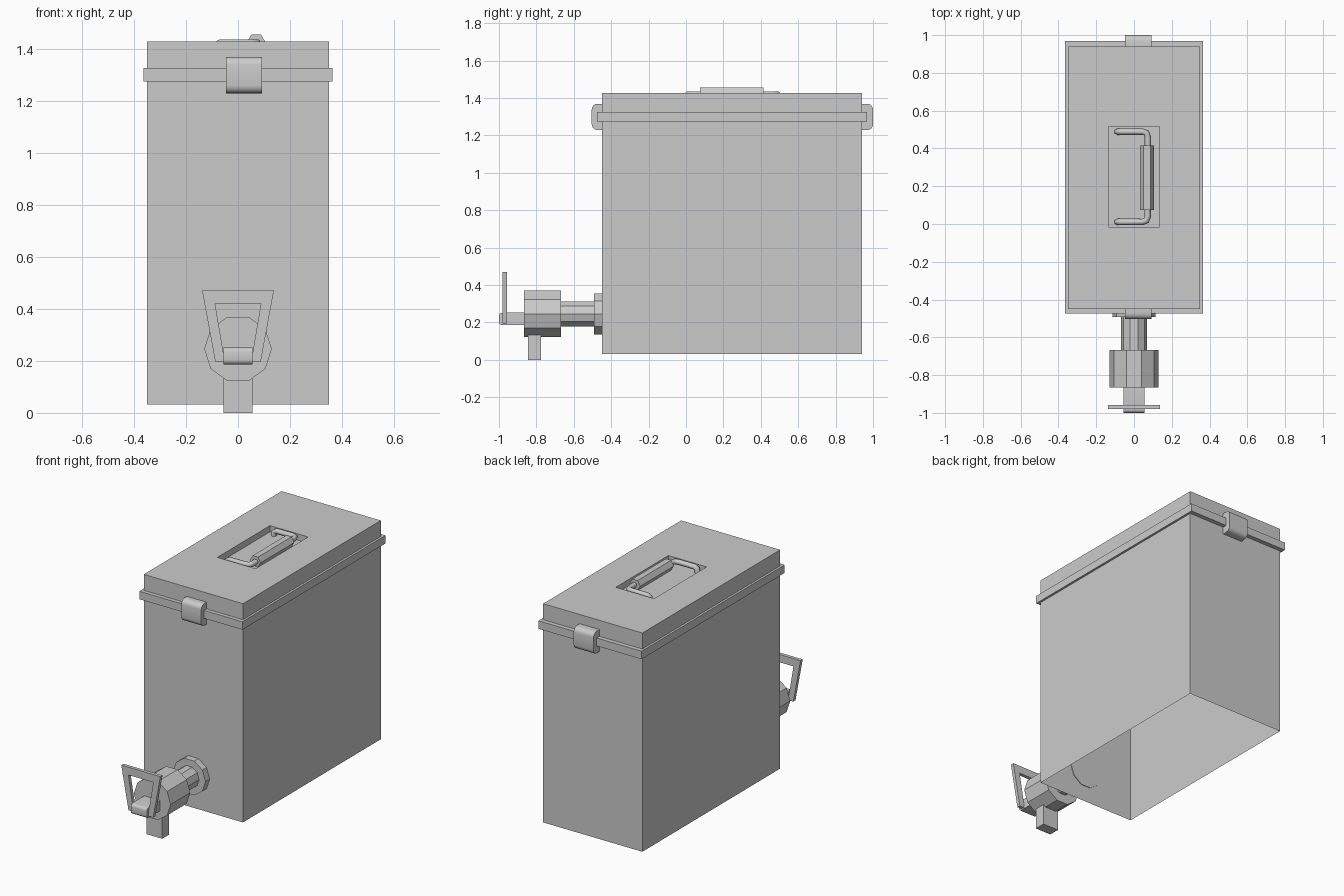
import bpy, bmesh
from math import cos, sin, pi, radians

if "Cube" in bpy.data.objects:
    bpy.data.objects.remove(bpy.data.objects["Cube"])


def add_object(name, bm):
    mesh = bpy.data.meshes.new(name)
    bm.to_mesh(mesh)
    bm.free()
    obj = bpy.data.objects.new(name, mesh)
    bpy.context.collection.objects.link(obj)
    return obj


def prism(name, profile, axis, lo, hi, smooth=False):
    """Extrude a 2D profile along x (profile is y,z), y (x,z) or z (x,y)."""
    place = {'x': lambda a, b, t: (t, a, b),
             'y': lambda a, b, t: (a, t, b),
             'z': lambda a, b, t: (a, b, t)}[axis]
    bm = bmesh.new()
    ends = [[bm.verts.new(place(a, b, t)) for a, b in profile] for t in (lo, hi)]
    bm.faces.new(ends[0])
    bm.faces.new(ends[1])
    n = len(profile)
    for i in range(n):
        j = (i + 1) % n
        bm.faces.new((ends[0][i], ends[0][j], ends[1][j], ends[1][i]))
    bmesh.ops.recalc_face_normals(bm, faces=bm.faces)
    obj = add_object(name, bm)
    if smooth:
        bpy.ops.object.select_all(action='DESELECT')
        obj.select_set(True)
        bpy.context.view_layer.objects.active = obj
        bpy.ops.object.shade_smooth_by_angle(angle=radians(35))
    return obj


def rect_shell(name, rings, cap=False, closed=False):
    """Bridge a chain of horizontal rectangles (x0, x1, y0, y1, z)."""
    bm = bmesh.new()
    loops = [[bm.verts.new((x, y, z)) for x, y in
              ((x0, y0), (x1, y0), (x1, y1), (x0, y1))]
             for x0, x1, y0, y1, z in rings]
    pairs = list(zip(loops, loops[1:]))
    if closed:
        pairs.append((loops[-1], loops[0]))
    for a, b in pairs:
        for i in range(4):
            j = (i + 1) % 4
            bm.faces.new((a[i], a[j], b[j], b[i]))
    if cap:
        bm.faces.new(loops[-1])
    return add_object(name, bm)


def ngon(cx, cy, r, n):
    return [(cx + r * cos(2 * pi * i / n), cy + r * sin(2 * pi * i / n)) for i in range(n)]


def rounded_front(y_back, y_tip, z0, z1, r, steps=4):
    """Side profile of a block whose two outer edges are rounded."""
    s = 1 if y_tip > y_back else -1
    pts = [(y_back, z0)]
    for zc, start in ((z0 + r, -pi / 2), (z1 - r, 0)):
        for i in range(steps + 1):
            a = start + pi / 2 * i / steps
            pts.append((y_tip - s * r + s * r * cos(a), zc + r * sin(a)))
    return pts + [(y_back, z1)]


# Box with an open underside and a handle recess in its top
body = (-0.35, 0.35, -0.45, 0.94)
recess = (-0.135, 0.135, -0.015, 0.515)
rect_shell("container_body", [(*body, 0.032), (*body, 1.428),
                              (*recess, 1.428), (*recess, 1.388)], cap=True)

# Lid rim band around the box
band = (-0.364, 0.364, -0.475, 0.968)
rect_shell("lid_band", [(*band, 1.275), (*band, 1.326),
                        (*body, 1.326), (*body, 1.275)], closed=True)

# Latches front and back
for name, back, tip in (("front_latch", -0.45, -0.504), ("back_latch", 0.94, 1.0)):
    prism(name, rounded_front(back, tip, 1.229, 1.369, 0.03), 'x', -0.047, 0.093, True)

# Carry handle: bent wire with a hexagonal grip
half = [(-0.088, 0.011, 1.388), (-0.086, 0.011, 1.412), (-0.07, 0.011, 1.421),
        (0.045, 0.011, 1.421), (0.066, 0.018, 1.421), (0.073, 0.04, 1.421)]
path = half + [(x, 0.495 - (y - 0.005), z) for x, y, z in reversed(half)]
curve = bpy.data.curves.new("handle_wire", 'CURVE')
curve.dimensions = '3D'
curve.bevel_depth = 0.017
curve.bevel_resolution = 1
curve.use_fill_caps = True
spline = curve.splines.new('POLY')
spline.points.add(len(path) - 1)
for p, co in zip(spline.points, path):
    p.co = (*co, 1)
bpy.context.collection.objects.link(bpy.data.objects.new("handle_wire", curve))
prism("handle_grip", ngon(0.07, 1.423, 0.037, 6), 'y', 0.075, 0.415)

# Tap: ten-sided flange, pipe and valve
for name, r, y0, y1 in (("tap_flange", 0.115, -0.492, -0.446),
                        ("tap_pipe", 0.07, -0.67, -0.49),
                        ("tap_valve", 0.13, -0.865, -0.667)):
    prism(name, ngon(0, 0.246, r, 10), 'y', y0, y1)

# Spout and lever pivot
prism("tap_spout", [(-0.056, -0.845), (0.056, -0.845), (0.056, -0.775), (-0.056, -0.775)],
      'z', 0, 0.2)
prism("lever_pivot", rounded_front(-0.86, -1.0, 0.186, 0.252, 0.018), 'x', -0.056, 0.056, True)

# Lever: flared frame open at the bottom
right = [(0.138, 0.47), (0.087, 0.195), (0.056, 0.195), (0.056, 0.23), (0.088, 0.42)]
lever = right + [(-x, z) for x, z in reversed(right)]
prism("tap_lever", lever, 'y', -0.98, -0.958)
